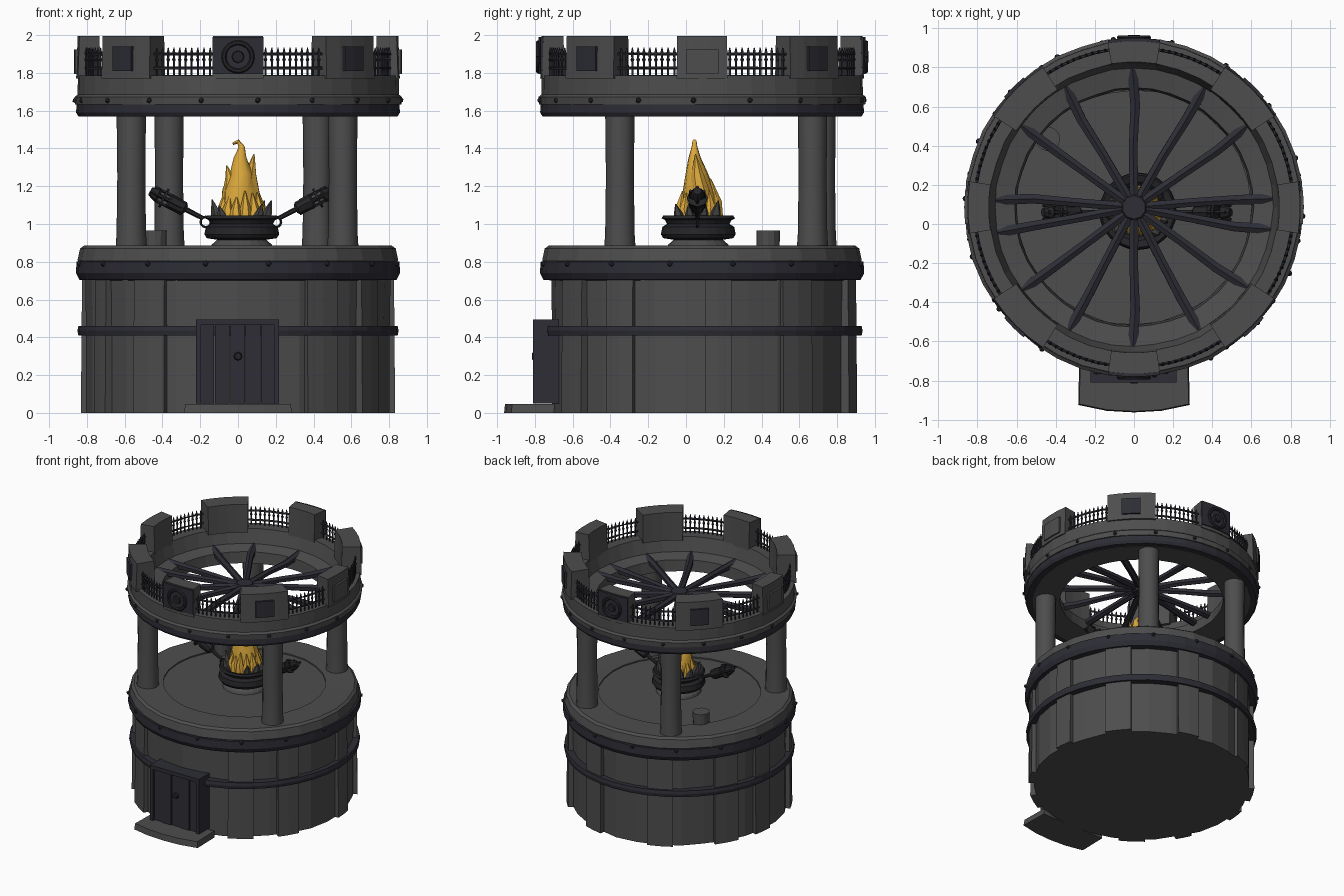
import bpy, bmesh, math, random
from mathutils import Vector

if "Cube" in bpy.data.objects:
    bpy.data.objects.remove(bpy.data.objects["Cube"])
random.seed(4)
CY = 0.085  # tower axis lies slightly behind the origin
C = Vector((0, CY, 0))

def mat(name, rgb):
    m = bpy.data.materials.new(name)
    m.diffuse_color = (*rgb, 1)
    m.use_nodes = True
    m.node_tree.nodes["Principled BSDF"].inputs["Base Color"].default_value = m.diffuse_color
    return m
STONE = mat("grey stone", (0.075, 0.075, 0.075))
IRON = mat("blue black iron", (0.026, 0.026, 0.036))
DARK = mat("dark metal", (0.018, 0.018, 0.021))
FIRE = mat("golden fire", (0.72, 0.40, 0.045))
COAL = mat("charcoal", (0.05, 0.05, 0.052))

def finish(name, bm, m, smooth=None):
    bmesh.ops.recalc_face_normals(bm, faces=bm.faces)
    me = bpy.data.meshes.new(name)
    bm.to_mesh(me); bm.free()
    ob = bpy.data.objects.new(name, me)
    bpy.context.collection.objects.link(ob)
    me.materials.append(m)
    if smooth:
        bpy.ops.object.select_all(action='DESELECT')
        ob.select_set(True)
        bpy.context.view_layer.objects.active = ob
        bpy.ops.object.shade_smooth_by_angle(angle=math.radians(smooth))
    return ob

def skin(bm, rings, closed_ring=False):
    # joins rings of points; caps the ends, or links last to first
    vs = [[bm.verts.new(p) for p in r] for r in rings]
    n = len(vs[0])
    for a in range(len(vs) if closed_ring else len(vs) - 1):
        r, s = vs[a], vs[(a + 1) % len(vs)]
        for i in range(n):
            bm.faces.new((r[i], r[(i + 1) % n], s[(i + 1) % n], s[i]))
    if not closed_ring:
        bm.faces.new(vs[0]); bm.faces.new(vs[-1])

def pol(r, deg, z):  # 0 degrees is the front
    a = math.radians(deg)
    return Vector((r * math.sin(a), CY - r * math.cos(a), z))

def lathe(name, prof, m, n=40, hollow=False, jit=0, c=C, smooth=None):
    bm = bmesh.new()
    j = [random.uniform(-jit, jit) for _ in range(n)]
    rings = [[c + Vector(((r + j[i]) * math.sin(i * math.tau / n),
                          -(r + j[i]) * math.cos(i * math.tau / n), z))
              for i in range(n)] for r, z in prof]
    skin(bm, rings, hollow)
    return finish(name, bm, m, smooth)

def sector(bm, a0, a1, r0, r1, z0, z1, n=4, taper=0.0):
    rings = []
    for i in range(n + 1):
        a = a0 + (a1 - a0) * i / n
        rings.append([pol(r0, a, z0), pol(r1, a, z0), pol(r1 - taper, a, z1), pol(r0 + taper, a, z1)])
    skin(bm, rings)

def tube(bm, pts, radii, n=8, squash=1.0):
    # round section swept along points
    pts = [Vector(p) for p in pts]
    rings = []
    for i, p in enumerate(pts):
        d = (pts[min(i + 1, len(pts) - 1)] - pts[max(i - 1, 0)]).normalized()
        u = d.cross(Vector((0, 1, 0)) if abs(d.y) < 0.9 else Vector((1, 0, 0))).normalized()
        v = d.cross(u)
        rings.append([p + radii[i] * (u * math.cos(k * math.tau / n) + v * squash * math.sin(k * math.tau / n))
                      for k in range(n)])
    skin(bm, rings)

def box(bm, x0, x1, y0, y1, z0, z1):
    skin(bm, [[(x0, y0, z), (x1, y0, z), (x1, y1, z), (x0, y1, z)] for z in (z0, z1)])

def rivets(name, r, z, count, m, size=0.016, off=0):
    bm = bmesh.new()
    for i in range(count):
        res = bmesh.ops.create_icosphere(bm, subdivisions=1, radius=size)
        bmesh.ops.translate(bm, verts=res['verts'], vec=pol(r, off + i * 360 / count, z))
    finish(name, bm, m)

# Lower drum with uneven stone slabs
lathe("lower_drum", [(0.80, 0), (0.80, 0.42), (0.805, 0.72), (0.805, 0.80)], STONE, 30, jit=0.012)
bm = bmesh.new()
for a in (-97, -62, -35, 33, 58, 96, 128, 165, 205, 240):
    w = random.uniform(4, 7)
    sector(bm, a - w, a + w, 0.76, 0.832, 0, 0.72, 2, 0.006)
finish("wall_slabs", bm, STONE)
lathe("middle_band", [(0.79, 0.41), (0.845, 0.41), (0.85, 0.435), (0.845, 0.46), (0.79, 0.46)], IRON, 40, True)
lathe("floor_band", [(0.78, 0.70), (0.84, 0.705), (0.858, 0.74), (0.855, 0.80), (0.78, 0.81)], IRON, 40, True)
rivets("floor_band_rivets", 0.855, 0.79, 16, IRON, off=11)

# Platform floor with raised stone rim
lathe("floor_rim", [(0.60, 0.78), (0.84, 0.79), (0.848, 0.81), (0.835, 0.87), (0.815, 0.885), (0.60, 0.882)],
      STONE, 28, True, 0.004)
lathe("floor_disc", [(0.62, 0.78), (0.62, 0.872)], STONE, 28)

# Door, planks, handle and step
bm = bmesh.new()
for i in range(5):
    x = -0.205 + i * 0.082
    box(bm, x, x + 0.079, -0.79 - 0.008 * (i % 2), -0.60, 0.05, 0.48)
box(bm, -0.222, -0.195, -0.81, -0.60, 0.05, 0.495)
box(bm, 0.19, 0.217, -0.81, -0.60, 0.05, 0.495)
box(bm, -0.22, 0.215, -0.81, -0.60, 0.465, 0.495)
finish("door", bm, IRON)
bm = bmesh.new()
tube(bm, [(0, -0.78, 0.30), (0, -0.815, 0.30)], [0.025, 0.018])
finish("door_knob", bm, DARK)
bm = bmesh.new()
prof = [(-0.28, -0.70), (-0.285, -0.925), (-0.14, -0.955), (0, -0.963), (0.14, -0.955), (0.285, -0.925), (0.28, -0.70)]
skin(bm, [[(x, y, 0) for x, y in prof], [(x * 0.98, y + 0.005, 0.048) for x, y in prof]])
finish("door_step", bm, STONE)

# Four columns and a small stool
for nm, x, y in (("front_left", -0.565, -0.35), ("front_right", 0.555, -0.35),
                 ("back_left", -0.365, 0.715), ("back_right", 0.42, 0.67)):
    lathe(nm + "_column", [(0.084, 0.86), (0.078, 0.95), (0.074, 1.25), (0.078, 1.60)], STONE, 12,
          c=Vector((x, y, 0)), smooth=40)
lathe("stool", [(0.06, 0.86), (0.063, 0.965)], STONE, 12, c=Vector((-0.44, 0.435, 0)))

# Upper ring, its band and parapet wall
lathe("upper_band", [(0.62, 1.575), (0.845, 1.57), (0.857, 1.59), (0.855, 1.635), (0.62, 1.64)], IRON, 40, True)
lathe("upper_ring", [(0.60, 1.572), (0.80, 1.568), (0.80, 1.63), (0.862, 1.632), (0.866, 1.672), (0.85, 1.685),
                     (0.848, 1.785), (0.74, 1.79), (0.71, 1.68), (0.61, 1.66)], STONE, 40, True, 0.003)
rivets("upper_ring_rivets", 0.863, 1.655, 18, IRON, off=7)

# Battlements, alternating narrow and wide, with their plates
stones, plates, side_plates = bmesh.new(), bmesh.new(), bmesh.new()
for k in range(8):
    a = k * 45
    if k % 2:
        sector(stones, a - 12, a + 12, 0.71, 0.862, 1.77, 1.995, 4, 0.008)
        sector(plates, a - 4.6, a + 4.6, 0.80, 0.872, 1.81, 1.94, 2)
    else:
        sector(stones, a - 9, a + 9, 0.735, 0.858, 1.77, 1.995, 3, 0.008)
        if k % 4:
            sector(side_plates, a - 5.7, a + 5.7, 0.80, 0.868, 1.795, 1.925, 2)
        else:
            sector(plates, a - 8.9, a + 8.9, 0.80, 0.866, 1.795, 1.99, 3)
finish("battlements", stones, STONE)
finish("iron_plates", plates, IRON)
finish("side_plates", side_plates, STONE)
bm = bmesh.new()
for s in (-1, 1):  # round boss on the front and back plates
    y = CY + s * 0.868
    loop = [(0.075 * math.cos(t * math.tau / 20), y, 1.885 + 0.075 * math.sin(t * math.tau / 20)) for t in range(21)]
    tube(bm, loop, [0.013] * 21, 6)
    tube(bm, [(0, y - s * 0.03, 1.885), (0, y + s * 0.012, 1.885)], [0.04, 0.03], 8)
finish("round_bosses", bm, DARK)

# Iron railings between battlements
bm = bmesh.new()
for k in range(8):
    a0, a1 = (k * 45 + 8, k * 45 + 34) if k % 2 == 0 else (k * 45 + 11, k * 45 + 37)
    for z in (1.825, 1.90):
        tube(bm, [pol(0.815, a0 + (a1 - a0) * i / 4, z) for i in range(5)], [0.008] * 5, 5)
    for i in range(1, 11):
        a = a0 + (a1 - a0) * i / 11
        tube(bm, [pol(0.815, a, z) for z in (1.77, 1.86, 1.87, 1.88, 1.91, 1.935)],
             [0.006, 0.006, 0.011, 0.006, 0.008, 0.002], 5)
finish("railings", bm, IRON)

# Fourteen roof spokes meeting at a hub
bm = bmesh.new()
for a in (0, 28, 54, 80, 94, 125, 150, 180, 210, 235, 266, 280, 306, 332):
    pts = [pol(r, a + random.uniform(-1, 1), z) for r, z in ((0.03, 1.665), (0.3, 1.66), (0.52, 1.65), (0.71, 1.655))]
    tube(bm, pts, [0.027, 0.025, 0.028, 0.031], 6)
finish("roof_spokes", bm, IRON)
lathe("spoke_hub", [(0.06, 1.63), (0.085, 1.66), (0.06, 1.695)], IRON, 10)

# Fire bowl on its foot
B = Vector((0.02, 0.065, 0))
lathe("bowl_foot", [(0.17, 0.865), (0.16, 0.89), (0.12, 0.925), (0.12, 0.95)], STONE, 20, c=B)
lathe("fire_bowl", [(0.12, 0.915), (0.185, 0.925), (0.198, 0.945), (0.19, 0.985), (0.165, 1.0), (0.175, 1.02),
                    (0.195, 1.03), (0.185, 1.045), (0.15, 1.035), (0.13, 1.01)], DARK, 24, c=B)
bm, emb = bmesh.new(), bmesh.new()
for i in range(12):  # coal shards and flame licks round the rim
    t = i * math.tau / 12 + 0.2
    d = Vector((math.cos(t), math.sin(t), 0))
    h = random.uniform(0.05, 0.10)
    if abs(d.x) > 0.4:
        tube(bm, [B + d * 0.12 + Vector((0, 0, 1.0)), B + d * 0.14 + Vector((0, 0, 1.0 + h * 0.6)),
                  B + d * 0.16 + Vector((0, 0, 1.03 + h))], [0.035, 0.028, 0.003], 5)
    tube(emb, [B + d * 0.085 + Vector((0, 0, 1.0)), B + d * 0.10 + Vector((0, 0, 1.05 + h * 0.4)),
               B + d * 0.085 + Vector((0, 0, 1.09 + h))], [0.04, 0.028, 0.003], 6)
finish("coal_shards", bm, COAL)
finish("flame_licks", emb, FIRE, 40)

# Main flame with a curled tip and side tongues
bm = bmesh.new()
tube(bm, [(0.02, 0.07, 1.0), (0.015, 0.075, 1.08), (0.005, 0.065, 1.18), (0.02, 0.055, 1.27), (0.012, 0.045, 1.35),
          (0.02, 0.045, 1.41), (0.0, 0.045, 1.437), (-0.028, 0.045, 1.425)],
     [0.10, 0.105, 0.088, 0.062, 0.035, 0.016, 0.012, 0.007], 9, 0.95)
tube(bm, [(0.05, 0.09, 1.05), (0.07, 0.08, 1.16), (0.065, 0.06, 1.26), (0.085, 0.05, 1.37)], [0.06, 0.05, 0.035, 0.003], 7)
tube(bm, [(-0.03, 0.06, 1.05), (-0.045, 0.05, 1.16), (-0.04, 0.05, 1.24), (-0.06, 0.05, 1.31)], [0.05, 0.04, 0.028, 0.003], 7)
tube(bm, [(0.02, 0.14, 1.02), (0.02, 0.15, 1.12), (0.02, 0.13, 1.24)], [0.06, 0.04, 0.003], 7)
finish("main_flame", bm, FIRE, 40)

# Two angled iron arms with hooks at the bowl
for s, nm in ((-1, "left"), (1, "right")):
    bm = bmesh.new()
    P = lambda t, dy=0, dz=0: Vector((0.015 + s * (0.20 + 0.28 * t), 0.06 + dy, 1.03 + 0.145 * t + dz))
    tube(bm, [P(0), P(0.3), P(0.95)], [0.012, 0.014, 0.012], 6)
    tube(bm, [P(0.32), P(0.36), P(0.62), P(0.66)], [0.02, 0.036, 0.04, 0.028], 8)
    tube(bm, [P(0.72), P(0.76)], [0.055, 0.055], 8)
    tube(bm, [P(0.82), P(0.86), P(0.95), P(1.0)], [0.028, 0.04, 0.03, 0.022], 8)
    for d in (-0.035, 0.035):
        tube(bm, [P(0.4, d), P(1.0, d)], [0.009, 0.009], 5)
        tube(bm, [P(0.4, 0, d), P(0.9, 0, d)], [0.009, 0.009], 5)
    ring = [P(-0.05) + Vector((0.028 * math.cos(t * math.tau / 12), 0, -0.012 + 0.028 * math.sin(t * math.tau / 12)))
            for t in range(13)]
    tube(bm, ring, [0.007] * 13, 5)
    finish(nm + "_arm", bm, DARK)
